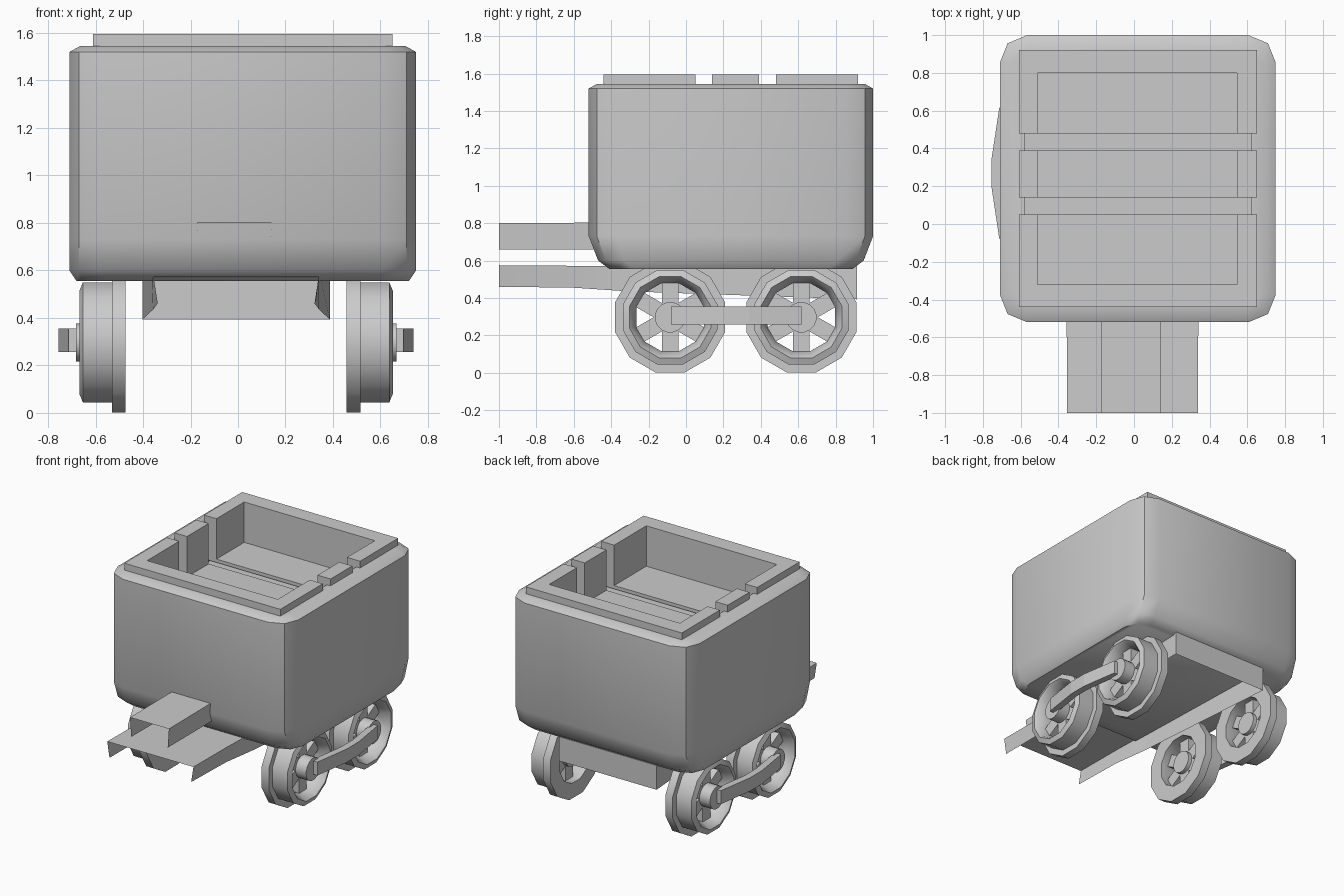
import bpy, bmesh, math

if "Cube" in bpy.data.objects:
    bpy.data.objects.remove(bpy.data.objects["Cube"], do_unlink=True)

grey = bpy.data.materials.new("plain grey")
grey.use_nodes = True
COLOUR = (0.6, 0.6, 0.6, 1)
grey.diffuse_color = COLOUR
grey.node_tree.nodes["Principled BSDF"].inputs["Base Color"].default_value = COLOUR

AXIS_X = -0.008          # middle of the running gear
BODY_X, BODY_Y = 0.02, 0.24


def finish(name, bm, angle=0, solid=True):
    if solid:
        bmesh.ops.recalc_face_normals(bm, faces=bm.faces)
    mesh = bpy.data.meshes.new(name)
    bm.to_mesh(mesh)
    bm.free()
    mesh.materials.append(grey)
    obj = bpy.data.objects.new(name, mesh)
    bpy.context.collection.objects.link(obj)
    if angle:
        bpy.ops.object.select_all(action='DESELECT')
        obj.select_set(True)
        bpy.context.view_layer.objects.active = obj
        bpy.ops.object.shade_smooth_by_angle(angle=math.radians(angle))
    return obj


def bridge(bm, a, b, closed=True):
    n = len(a)
    for i in range(n if closed else n - 1):
        j = (i + 1) % n
        bm.faces.new((a[i], a[j], b[j], b[i]))


def prism(name, outline, z0, z1):
    bm = bmesh.new()
    low = [bm.verts.new((x, y, z0)) for x, y in outline]
    top = [bm.verts.new((x, y, z1)) for x, y in outline]
    bridge(bm, low, top)
    bm.faces.new(low)
    bm.faces.new(top)
    return finish(name, bm)


def block(name, x0, x1, y0, y1, z0, z1):
    return prism(name, [(x0, y0), (x1, y0), (x1, y1), (x0, y1)], z0, z1)


# Rounded hollow tub, lofted from the underside up and down into the opening
def tub_ring(bm, ix, iy, z, r):
    hx, hy = 0.73 - ix, 0.76 - iy
    corner = [(0, r), (0.28 * r, 0.3 * r), (r, 0)]
    ring = []
    for sx, sy in ((-1, -1), (1, -1), (1, 1), (-1, 1)):
        pts = corner if sx * sy > 0 else corner[::-1]
        ring += [bm.verts.new((BODY_X + sx * (hx - a), BODY_Y + sy * (hy - b), z)) for a, b in pts]
    return ring


bm = bmesh.new()
levels = [(0.03, 0.11, 0.555, 0.13), (0, 0.05, 0.60, 0.14), (0, 0, 0.73, 0.145),
          (0, 0, 1.52, 0.145), (0.045, 0.045, 1.545, 0.11),
          (0.13, 0.11, 1.545, 0.008), (0.13, 0.11, 1.26, 0.008)]
rings = [tub_ring(bm, *level) for level in levels]
for a, b in zip(rings, rings[1:]):
    bridge(bm, a, b)
bm.faces.new(rings[0])
bm.faces.new(rings[-1])
finish("tub", bm, 42)

# Three-part liner: two end pieces shaped like a U, and a middle pair of blocks
X0, X1, IN0, IN1 = -0.61, 0.65, -0.51, 0.545
FLOOR, RIM = 1.275, 1.595
for name, outer, inner, gap in (("front", -0.44, -0.32, 0.05), ("back", 0.92, 0.80, 0.48)):
    prism(name + "_liner", [(X0, outer), (X1, outer), (X1, gap), (IN1, gap),
                            (IN1, inner), (IN0, inner), (IN0, gap), (X0, gap)], FLOOR, RIM)
    block(name + "_floor", IN0, IN1, min(inner, gap), max(inner, gap), FLOOR, 1.3)
block("middle_liner_right", X0, IN0, 0.14, 0.39, FLOOR, RIM)
block("middle_liner_left", IN1, X1, 0.14, 0.39, FLOOR, RIM)
block("middle_floor", IN0, IN1, 0.14, 0.39, FLOOR, 1.3)


# Folded sheet channels: stations of (y, top z, bottom z, half top width, half bottom width)
def channel(name, cx, stations, close_back):
    bm = bmesh.new()
    rows = [[bm.verts.new((cx + x, y, z)) for x, z in
             ((-wb, zb), (-wt, zt), (wt, zt), (wb, zb))] for y, zt, zb, wt, wb in stations]
    for a, b in zip(rows, rows[1:]):
        bridge(bm, a, b, closed=False)
    if close_back:
        bm.faces.new(rows[-1])
    return finish(name, bm, 40)


channel("chassis_tray", AXIS_X, [(-1, 0.575, 0.46, 0.348, 0.33), (-0.6, 0.572, 0.455, 0.348, 0.335),
                                 (-0.3, 0.57, 0.435, 0.355, 0.35), (0.915, 0.57, 0.393, 0.395, 0.395)], True)
channel("coupler_cover", -0.015, [(-1, 0.80, 0.66, 0.157, 0.147), (-0.45, 0.803, 0.66, 0.157, 0.147)], False)


# Flanged wheels with six spokes and a hub
def axial_ring(bm, x, radius, sides, y, z):
    return [bm.verts.new((x, y + radius * math.cos(a), z + radius * math.sin(a)))
            for a in (2 * math.pi * (i + 0.5) / sides for i in range(sides))]


def wheel(label, side, y, z=0.297):
    at = lambda offset: AXIS_X + side * offset
    profile = [(0.465, 0.19), (0.465, 0.305), (0.523, 0.305), (0.523, 0.262),
               (0.645, 0.262), (0.66, 0.225), (0.645, 0.212), (0.58, 0.187)]
    bm = bmesh.new()
    rings = [axial_ring(bm, at(x), r, 12, y, z) for x, r in profile]
    for a, b in zip(rings, rings[1:] + rings[:1]):
        bridge(bm, a, b)
    finish("wheel_rim_" + label, bm, 35)

    bm = bmesh.new()
    for k in range(6):
        a = math.radians(30 + 60 * k)
        c, s = math.cos(a), math.sin(a)
        ends = [[bm.verts.new((at(x), y + r * c - w * s, z + r * s + w * c))
                 for x, w in ((0.52, -0.044), (0.59, -0.044), (0.59, 0.044), (0.52, 0.044))]
                for r in (0.04, 0.2)]
        bridge(bm, *ends)
        for end in ends:
            bm.faces.new(end)
    finish("wheel_spokes_" + label, bm)

    bm = bmesh.new()
    ends = [axial_ring(bm, at(x), 0.082, 16, y, z) for x in (0.49, 0.675)]
    bridge(bm, *ends)
    for end in ends:
        bm.faces.new(end)
    finish("wheel_hub_" + label, bm, 35)


# Running gear on both sides, with a bowed bar joining the hubs
for side_name, side in (("left", 1), ("right", -1)):
    for end_name, y in (("front", -0.085), ("back", 0.617)):
        wheel(end_name + "_" + side_name, side, y)
    bow = [(-0.08, 0.705), (0.2, 0.747), (0.34, 0.747), (0.617, 0.705)]
    outline = bow + [(y, x - 0.05) for y, x in reversed(bow)]
    prism("connecting_bar_" + side_name, [(AXIS_X + side * x, y) for y, x in outline], 0.257, 0.355)
